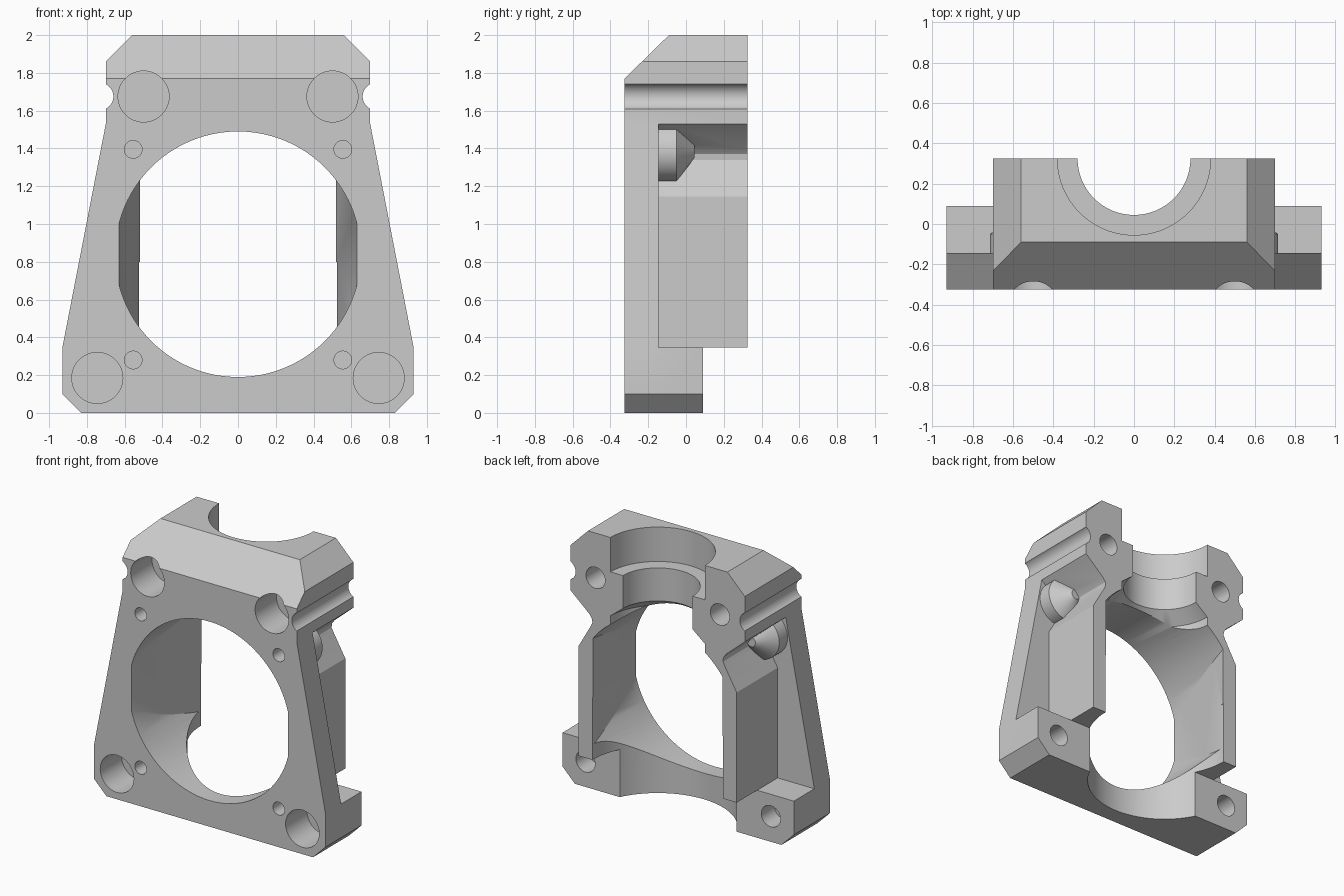
import bpy, bmesh
from math import sin, cos, pi
from mathutils import Vector

cube = bpy.data.objects.get("Cube")
if cube:
    bpy.data.objects.remove(cube, do_unlink=True)

FRONT, BACK = -0.325, 0.325

grey = bpy.data.materials.new("plain_grey")
grey.use_nodes = True
grey.diffuse_color = (0.6, 0.6, 0.6, 1)
grey.node_tree.nodes["Principled BSDF"].inputs["Base Color"].default_value = (0.6, 0.6, 0.6, 1)


def solid(name, rings):
    """Closed solid skinned through matching rings of points."""
    bm = bmesh.new()
    loops = [[bm.verts.new(p) for p in ring] for ring in rings]
    n = len(loops[0])
    for a, b in zip(loops, loops[1:]):
        for i in range(n):
            j = (i + 1) % n
            bm.faces.new((a[i], a[j], b[j], b[i]))
    bm.faces.new(loops[0])
    bm.faces.new(loops[-1])
    bmesh.ops.recalc_face_normals(bm, faces=bm.faces)
    mesh = bpy.data.meshes.new(name)
    bm.to_mesh(mesh)
    bm.free()
    mesh.materials.append(grey)
    ob = bpy.data.objects.new(name, mesh)
    bpy.context.collection.objects.link(ob)
    return ob


def prism(name, half, y0, y1):
    """Mirror a right-hand x,z profile and extrude it along y."""
    outline = half + [(-x, z) for x, z in reversed(half)]
    return solid(name, [[(x, y, z) for x, z in outline] for y in (y0, y1)])


def turned(name, profile, cx, other, axis, n=48):
    """Turn (radius, height) steps about y (other = z) or z (other = y)."""
    rings = []
    for r, h in profile:
        ring = []
        for i in range(n):
            u, v = r * cos(2 * pi * i / n), r * sin(2 * pi * i / n)
            ring.append((cx + u, h, other + v) if axis == "y" else (cx + u, other + v, h))
        rings.append(ring)
    return solid(name, rings)


def combine(target, tool, operation):
    """Apply a boolean and discard the tool."""
    tool.hide_render = True
    mod = target.modifiers.new("join", "BOOLEAN")
    mod.operation, mod.solver, mod.object = operation, "EXACT", tool
    bpy.context.view_layer.update()
    graph = bpy.context.evaluated_depsgraph_get()
    mesh = bpy.data.meshes.new_from_object(target.evaluated_get(graph))
    target.modifiers.clear()
    target.data = mesh
    bpy.data.objects.remove(tool, do_unlink=True)


# Front plate
crown = [(0.70, 1.53), (0.70, 1.86), (0.56, 2.0)]
foot = [(0.83, 0), (0.93, 0.1), (0.93, 0.345)]
body = prism("mount_body", foot + crown, FRONT, -0.145)

# Clamp block with waisted side walls, and the foot block
walls = [(0.635, 0.345), (0.635, 1.145), (0.54, 1.31), (0.525, 1.34),
         (0.528, 1.37), (0.55, 1.40)]
combine(body, prism("clamp_block", walls + crown, -0.2, BACK), "UNION")
combine(body, prism("foot_block", foot, -0.2, 0.09), "UNION")

# Pointed screw bosses in the waist
for s in (-1, 1):
    boss = turned("screw_boss", [(0.16, -0.2), (0.16, -0.05), (0.035, 0.045)],
                  s * 0.555, 1.385, "y")
    combine(body, boss, "UNION")

# Sloped front of the clamp
slope = [(-0.09 + 0.1, 2.1), (-0.09, 2.0), (FRONT, 1.77), (FRONT - 0.1, 1.67), (FRONT - 0.1, 2.1)]
combine(body, solid("front_slope", [[(x, y, z) for y, z in slope] for x in (-1, 1)]), "DIFFERENCE")

# Round air duct whose sides draw in towards the back
duct = turned("air_duct", [(0.65, FRONT - 0.1), (0.65, BACK + 0.1)], 0, 0.84, "y", 96)
taper = []
for y in (FRONT - 0.2, BACK + 0.2):
    w = 0.63 - (y - FRONT) * 0.11 / (BACK - FRONT)
    taper.append([(-w, y, 0), (w, y, 0), (w, y, 1.7), (-w, y, 1.7)])
combine(duct, solid("duct_taper", taper), "INTERSECT")
combine(body, duct, "DIFFERENCE")

# Stepped vertical bore open at the back, and the wide bore between the feet
bore = [(0.38, 1.0), (0.38, 1.43), (0.28, 1.51), (0.28, 1.75), (0.38, 1.75), (0.38, 2.1)]
combine(body, turned("clamp_bore", bore, 0, BACK, "z", 96), "DIFFERENCE")
combine(body, turned("lower_bore", [(0.525, -0.1), (0.525, 0.8)], 0, BACK, "z", 96), "DIFFERENCE")

for s in (-1, 1):
    # Counterbored bolt holes, closed by a thin web
    for x, z, rear in ((0.5, 1.675, BACK), (0.745, 0.185, 0.09)):
        head = turned("bolt_head", [(0.135, FRONT - 0.1), (0.135, -0.08)], s * x, z, "y")
        combine(body, head, "DIFFERENCE")
        shank = turned("bolt_shank", [(0.077, -0.06), (0.077, rear + 0.1)], s * x, z, "y", 32)
        combine(body, shank, "DIFFERENCE")
    # Small screw holes
    for z in (0.28, 1.395):
        screw = turned("screw_hole", [(0.047, FRONT - 0.1), (0.047, -0.07)], s * 0.555, z, "y", 32)
        combine(body, screw, "DIFFERENCE")
    # Grooves along the clamp sides
    groove = turned("side_groove", [(0.073, FRONT - 0.1), (0.073, BACK + 0.1)],
                    s * 0.733, 1.675, "y")
    combine(body, groove, "DIFFERENCE")

bpy.ops.object.select_all(action="DESELECT")
body.select_set(True)
bpy.context.view_layer.objects.active = body
bpy.ops.object.shade_smooth_by_angle(angle=0.5)
